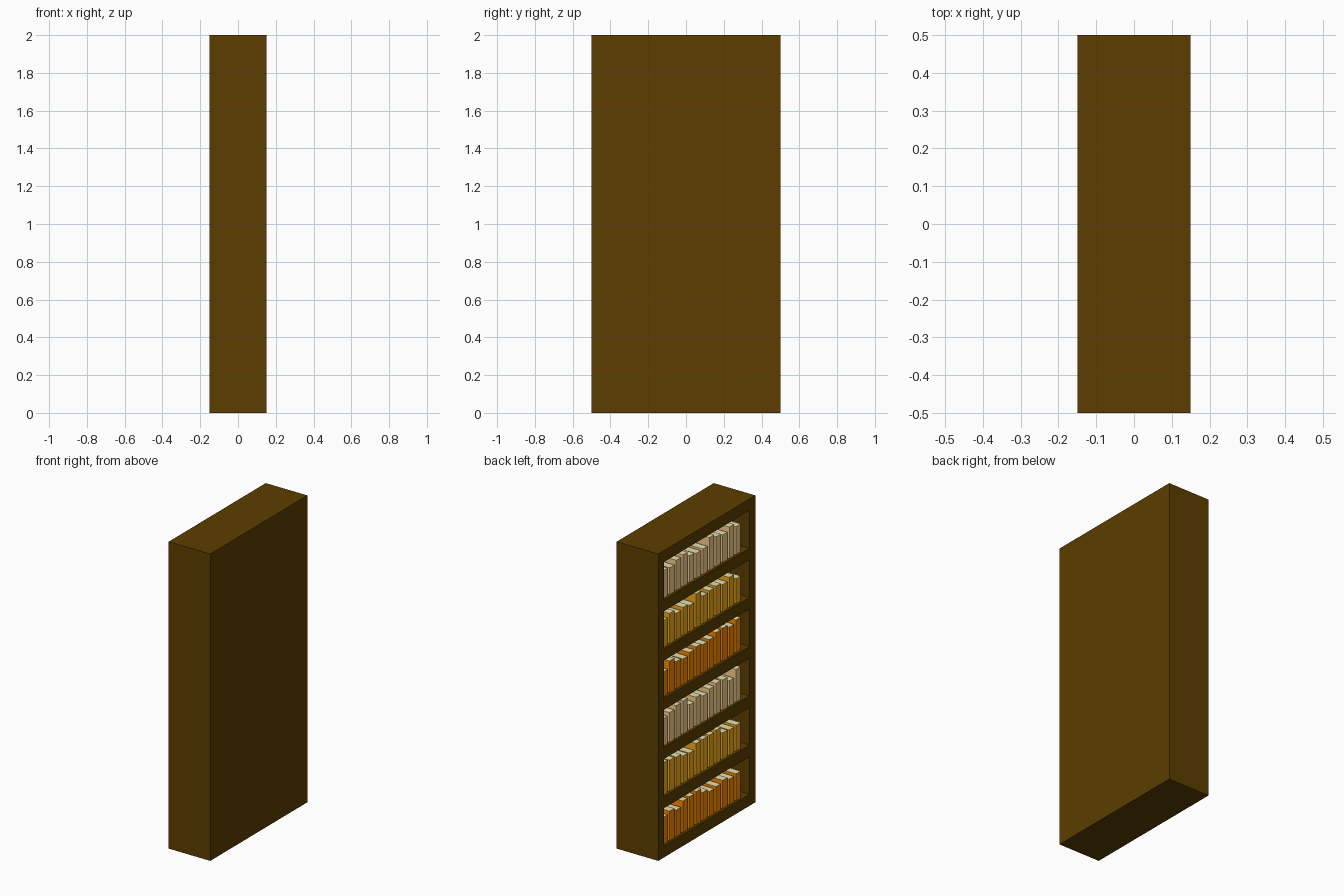
import bpy, random

if "Cube" in bpy.data.objects:
    bpy.data.objects.remove(bpy.data.objects["Cube"])

random.seed(4)


def material(name, color):
    m = bpy.data.materials.new(name)
    m.diffuse_color = (*color, 1)
    m.use_nodes = True
    m.node_tree.nodes["Principled BSDF"].inputs["Base Color"].default_value = m.diffuse_color
    return m


WOOD = material("dark wood", (0.107, 0.048, 0.0))
PAGES = material("cream pages", (0.8, 0.74, 0.42))
ROWS = [material("orange", (1.0, 0.26, 0.0)),
        material("amber", (0.95, 0.42, 0.01)),
        material("tan", (1.0, 0.66, 0.28))]


def box(name, lo, hi, mat):
    bpy.ops.mesh.primitive_cube_add(size=1, location=[(a + b) / 2 for a, b in zip(lo, hi)])
    ob = bpy.context.object
    ob.name = name
    ob.scale = [b - a for a, b in zip(lo, hi)]
    bpy.ops.object.transform_apply(location=False, rotation=False, scale=True)
    ob.data.materials.append(mat)
    return ob


D, W, H = 0.15, 0.5, 2.0        # half depth, half width, height
SIDE, BOARD, N = 0.06, 0.075, 6
OPEN = (H - (N + 1) * BOARD) / N
FRONT, BACK = -D + 0.015, -D + 0.2   # book spines and rear of the recess

# Case: back, two sides and the shelf boards; the open side faces -x
box("case_back", (BACK, -W, 0), (D, W, H), WOOD)
for name, y in (("side_left", W - SIDE), ("side_right", -W)):
    box(name, (-D, y, 0), (BACK, y + SIDE, H), WOOD)
for i in range(N + 1):
    z = i * (OPEN + BOARD)
    box(f"shelf_{i}", (-D, -W + SIDE, z), (BACK, W - SIDE, z + BOARD), WOOD)

# Books: a coloured backing and a row of upright books with cream tops
COUNT = 12
START, END = -W + SIDE + 0.06, W - SIDE
step = (END - START) / COUNT
for r in range(N):
    z = r * (OPEN + BOARD) + BOARD
    mat = ROWS[r % 3]
    box(f"row_backing_{r}", (BACK - 0.004, -W + SIDE, z), (BACK, W - SIDE, z + OPEN), mat)
    for b in range(COUNT):
        y = START + b * step
        book = box(f"book_{r}_{b}", (FRONT, y + 0.01, z),
                   (BACK - 0.004, y + step - 0.01, z + random.uniform(0.16, 0.22)), mat)
        book.data.materials.append(PAGES)
        for p in book.data.polygons:
            if p.normal.z > 0.9:
                p.material_index = 1
